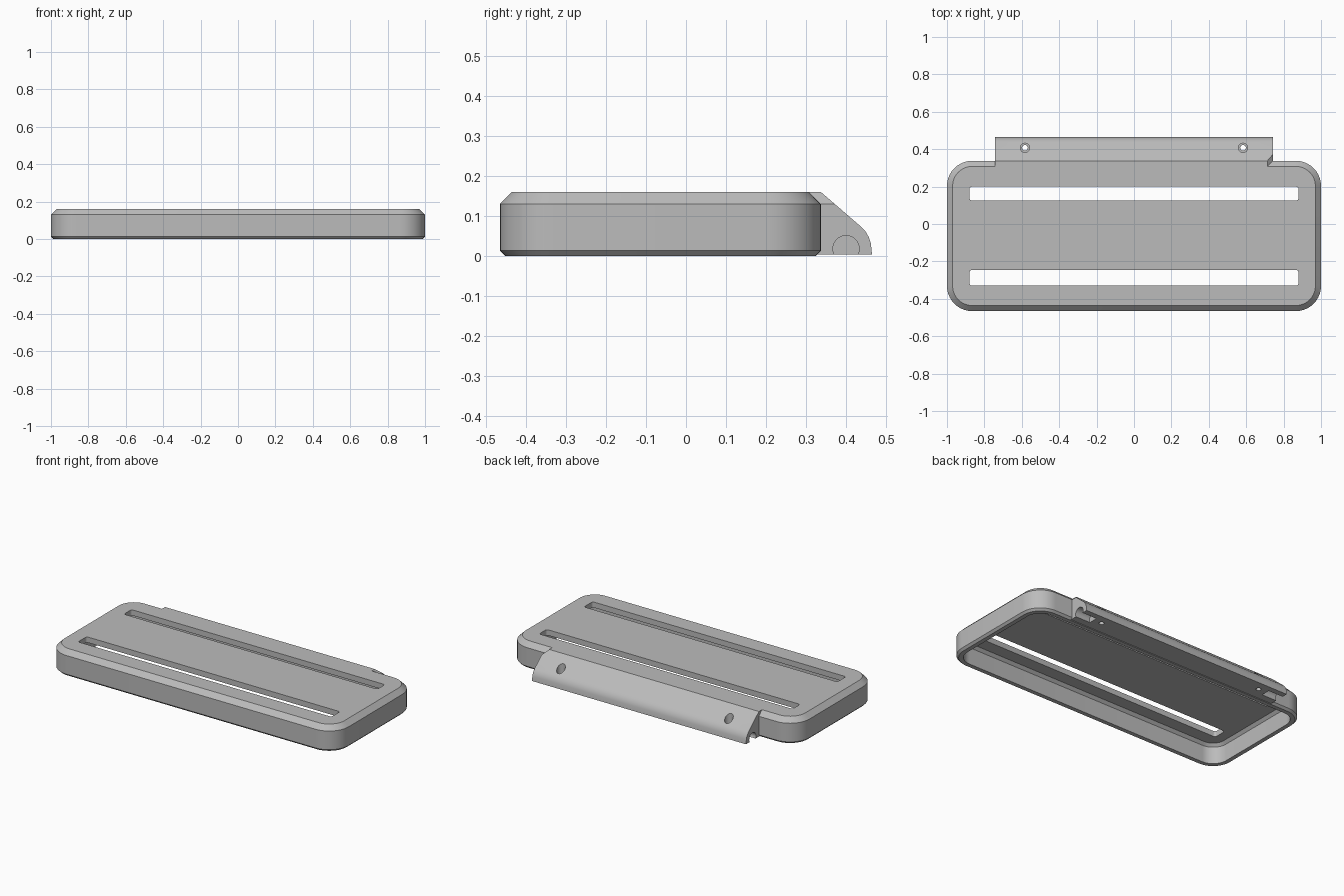
import bpy
import bmesh
import math
from mathutils import Vector

cube = bpy.data.objects.get("Cube")
if cube:
    bpy.data.objects.remove(cube, do_unlink=True)

grey = bpy.data.materials.new("plain grey")
grey.use_nodes = True
colour = (0.5, 0.5, 0.5, 1)
grey.diffuse_color = colour
grey.node_tree.nodes["Principled BSDF"].inputs["Base Color"].default_value = colour


def finish(bm, name):
    bmesh.ops.recalc_face_normals(bm, faces=bm.faces)
    mesh = bpy.data.meshes.new(name)
    bm.to_mesh(mesh)
    bm.free()
    mesh.materials.append(grey)
    obj = bpy.data.objects.new(name, mesh)
    bpy.context.collection.objects.link(obj)
    return obj


def rounded_rect(x0, x1, y0, y1, r, steps=10):
    corners = [(x1 - r, y1 - r), (x0 + r, y1 - r), (x0 + r, y0 + r), (x1 - r, y0 + r)]
    points = []
    for i, (cx, cy) in enumerate(corners):
        for k in range(steps + 1):
            a = math.pi / 2 * (i + k / steps)
            points.append((cx + r * math.cos(a), cy + r * math.sin(a)))
    return points


def loft(name, rings):
    """Skin a list of (outline, z) rings and cap both ends."""
    bm = bmesh.new()
    loops = [[bm.verts.new((x, y, z)) for x, y in pts] for pts, z in rings]
    for a, b in zip(loops, loops[1:]):
        n = len(a)
        for i in range(n):
            j = (i + 1) % n
            bm.faces.new((a[i], a[j], b[j], b[i]))
    bm.faces.new(loops[0])
    bm.faces.new(loops[-1])
    return finish(bm, name)


def cylinder(name, centre, radius, depth, along_x=False):
    bpy.ops.mesh.primitive_cylinder_add(
        vertices=32, radius=radius, depth=depth, location=centre,
        rotation=(0, math.pi / 2 if along_x else 0, 0))
    obj = bpy.context.object
    obj.name = name
    return obj


def cut(target, cutter):
    mod = target.modifiers.new("cut", "BOOLEAN")
    mod.operation = "DIFFERENCE"
    mod.solver = "EXACT"
    mod.object = cutter
    bpy.context.view_layer.objects.active = target
    bpy.ops.object.modifier_apply(modifier=mod.name)
    bpy.data.objects.remove(cutter, do_unlink=True)


def smooth(obj):
    bpy.ops.object.select_all(action="DESELECT")
    obj.select_set(True)
    bpy.context.view_layer.objects.active = obj
    bpy.ops.object.shade_smooth_by_angle(angle=math.radians(25))


# Hollow tray body: outside from the top down, then inside back up
def outline(inset):
    return rounded_rect(-1 + inset, 1 - inset, -0.466 + inset, 0.338 - inset, 0.135 - inset)


body = loft("tray_body", [(outline(d), z) for d, z in (
    (0.03, 0.16), (0, 0.13), (0, 0.013), (0.013, 0),
    (0.04, 0), (0.04, 0.108), (0.057, 0.125))])

# Two long strap slots
for y0, y1 in ((0.125, 0.2), (-0.33, -0.245)):
    slot = rounded_rect(-0.88, 0.88, y0, y1, 0.015, 5)
    cut(body, loft("slot_cutter", [(slot, 0.05), (slot, 0.25)]))
smooth(body)

# Sloping rear mount with a rounded lower edge
profile = [(0.308, 0.003), (0.308, 0.16), (0.338, 0.16), (0.441, 0.071),
           (0.45, 0.061), (0.458, 0.047), (0.463, 0.032), (0.466, 0.003)]
bm = bmesh.new()
ends = [[bm.verts.new((x, y, z)) for y, z in profile] for x in (-0.743, 0.743)]
for i in range(len(profile)):
    j = (i + 1) % len(profile)
    bm.faces.new((ends[0][i], ends[0][j], ends[1][j], ends[1][i]))
for end in ends:
    bm.faces.new(end)
# Chamfered upper corner on the left end
res = bmesh.ops.bisect_plane(
    bm, geom=bm.verts[:] + bm.edges[:] + bm.faces[:], plane_co=Vector((0.743, 0, 0.13)),
    plane_no=Vector((1, 0, 1)), clear_outer=True)
rim = [e for e in res["geom_cut"] if isinstance(e, bmesh.types.BMEdge)]
bmesh.ops.holes_fill(bm, edges=rim)
mount = finish(bm, "rear_mount")

# End pockets and counterbored screw holes
for side in (-1, 1):
    cut(mount, cylinder("pocket_cutter", (side * 0.72, 0.401, 0.018), 0.033, 0.16, True))
    cut(mount, cylinder("screw_cutter", (side * 0.583, 0.407, 0.1), 0.015, 0.4))
    cut(mount, cylinder("counterbore_cutter", (side * 0.583, 0.407, 0.14), 0.025, 0.2))
smooth(mount)
